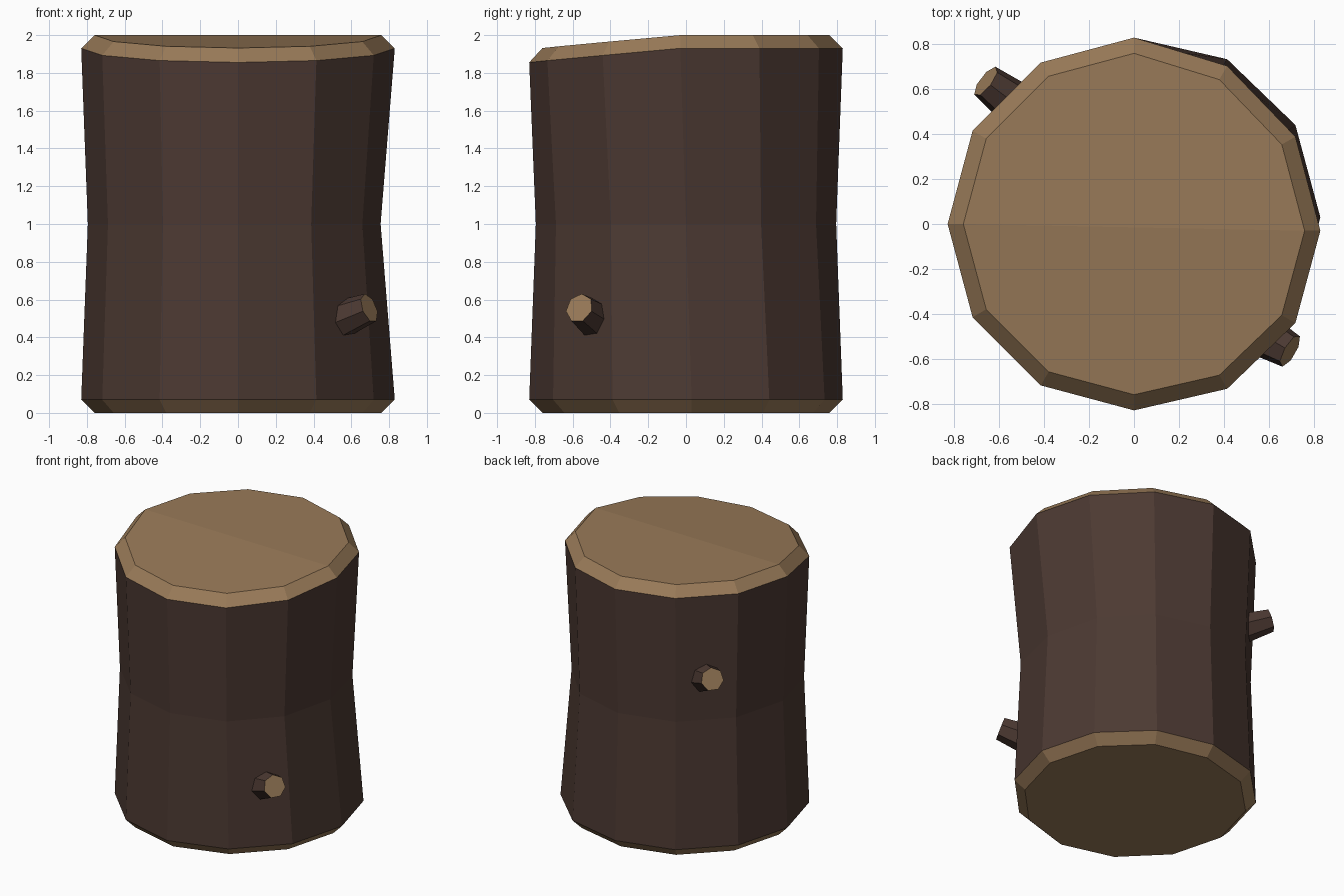
import bpy, bmesh, math
from mathutils import Vector

if "Cube" in bpy.data.objects:
    bpy.data.objects.remove(bpy.data.objects["Cube"])


def material(name, color):
    m = bpy.data.materials.new(name)
    m.diffuse_color = (*color, 1)
    m.use_nodes = True
    m.node_tree.nodes["Principled BSDF"].inputs["Base Color"].default_value = m.diffuse_color
    return m


bark = material("dark_bark", (0.072, 0.041, 0.032))
wood = material("cut_wood", (0.318, 0.195, 0.098))


def finish(bm, name):
    bmesh.ops.recalc_face_normals(bm, faces=bm.faces)
    me = bpy.data.meshes.new(name)
    bm.to_mesh(me)
    bm.free()
    me.materials.append(bark)
    me.materials.append(wood)
    ob = bpy.data.objects.new(name, me)
    bpy.context.collection.objects.link(ob)


def bridge(bm, a, b, mat):
    n = len(a)
    for i in range(n):
        j = (i + 1) % n
        bm.faces.new((a[i], a[j], b[j], b[i])).material_index = mat


# Log: five 12-sided rings (radius, height, sideways twist, front slope, dent)
SIDES = 12
ring_specs = [
    (0.76, 0.0, 0.03, 0, 0),
    (0.83, 0.07, 0.03, 0, 0),
    (0.795, 1.0, 0.0, 0, 0.04),
    (0.83, 1.93, -0.03, 0.09, 0),
    (0.76, 2.0, -0.03, 0.09, 0),
]
bm = bmesh.new()
rings = []
for r, z, twist, slope, dent in ring_specs:
    ring = []
    for i in range(SIDES):
        a = math.tau * i / SIDES
        x, y = r * math.cos(a), r * math.sin(a)
        side = max(0.0, math.cos(a))      # only the right side is uneven
        ring.append(bm.verts.new((x - dent * side ** 2, y + twist * side,
                                  z + slope * min(0.0, y))))
    rings.append(ring)
for k, mat in enumerate((1, 0, 0, 1)):
    bridge(bm, rings[k], rings[k + 1], mat)
# Cut ends: flat bottom, top folded along its middle
top = rings[-1]
for loop in (rings[0], top[:7], top[6:] + top[:1]):
    bm.faces.new(loop).material_index = 1
finish(bm, "log")


# Branch stubs: short tapered pegs sunk into the bark
def stub(name, tip, direction):
    d = Vector(direction).normalized()
    u = d.cross(Vector((0, 0, 1))).normalized()
    v = u.cross(d)
    bm = bmesh.new()
    loops = []
    for depth, r in ((0.2, 0.105), (0.0, 0.08)):
        c = Vector(tip) - d * depth
        loops.append([bm.verts.new(c + r * (u * math.sin(t) - v * math.cos(t)))
                      for t in (math.tau * (i + 0.5) / 7 for i in range(7))])
    bridge(bm, loops[0], loops[1], 0)
    bm.faces.new(loops[0]).material_index = 0
    bm.faces.new(loops[1]).material_index = 1
    finish(bm, name)


stub("front_branch_stub", (0.695, -0.565, 0.555), (0.82, -0.47, 0.33))
stub("back_branch_stub", (-0.66, 0.635, 1.365), (-0.75, 0.57, 0.33))
